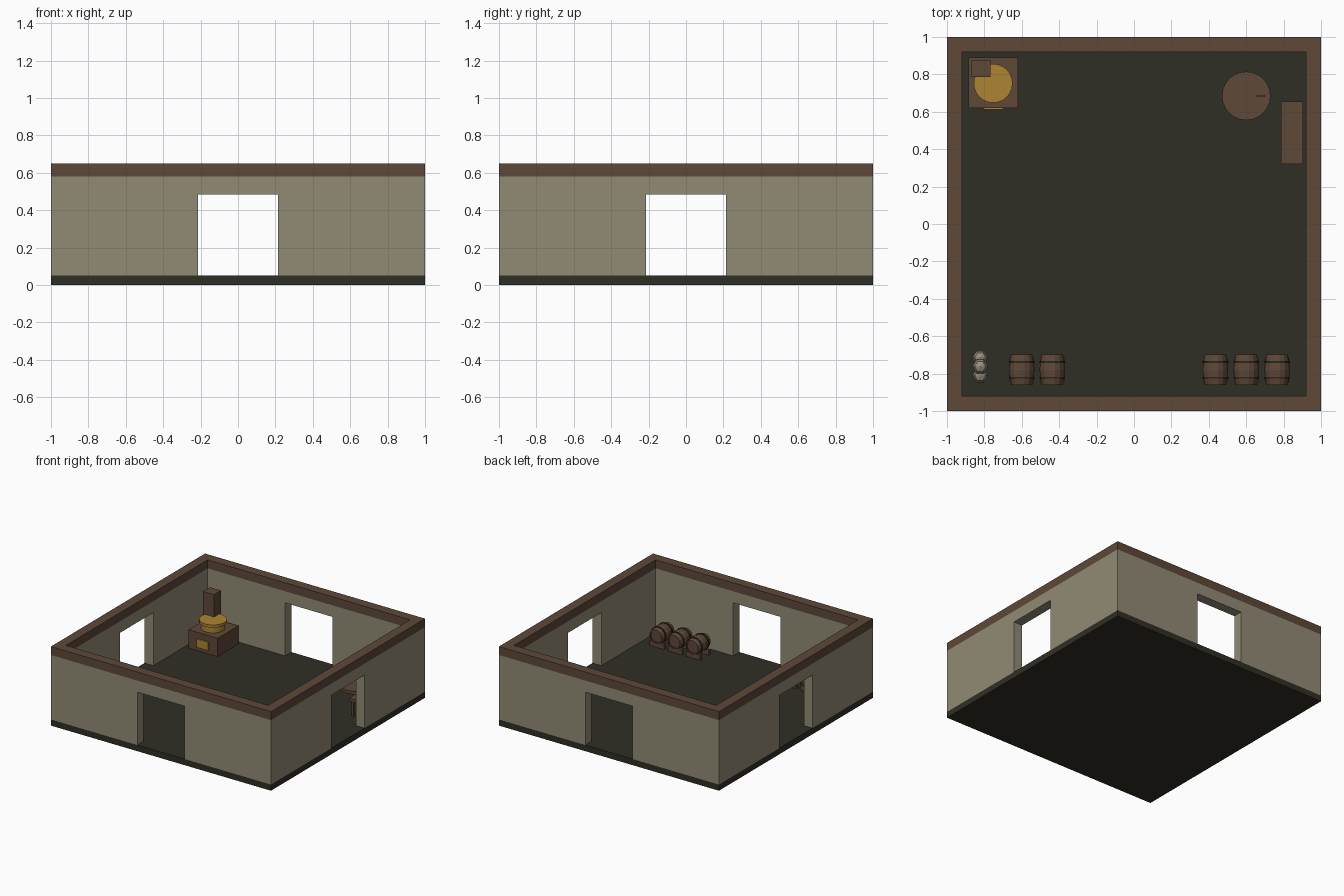
import bpy, bmesh, math
from mathutils import Matrix

if "Cube" in bpy.data.objects:
    bpy.data.objects.remove(bpy.data.objects["Cube"])


def material(name, rgb):
    m = bpy.data.materials.new(name)
    lin = [((c / 255 + 0.055) / 1.055) ** 2.4 if c > 10 else c / 3294 for c in rgb]
    m.diffuse_color = (*lin, 1)
    m.use_nodes = True
    m.node_tree.nodes["Principled BSDF"].inputs["Base Color"].default_value = m.diffuse_color
    return m


WALL = material("plaster", (145, 138, 117))
WOOD = material("brown wood", (94, 72, 56))
FLOOR = material("dark floor", (47, 46, 37))
GOLD = material("brass", (174, 132, 50))
IRON = material("dark iron", (44, 38, 33))
STONE = material("pale stone", (152, 145, 124))


def finish(name, bm, *mats):
    bmesh.ops.recalc_face_normals(bm, faces=bm.faces)
    me = bpy.data.meshes.new(name)
    bm.to_mesh(me)
    bm.free()
    for m in mats:
        me.materials.append(m)
    ob = bpy.data.objects.new(name, me)
    bpy.context.collection.objects.link(ob)
    return ob


def box(name, lo, hi, mat):
    bm = bmesh.new()
    bmesh.ops.create_cube(bm, size=1)
    for v in bm.verts:
        v.co = [(a + b) / 2 + c * (b - a) for a, b, c in zip(lo, hi, v.co)]
    return finish(name, bm, mat)


def prism(name, points, z0, z1, mat):
    bm = bmesh.new()
    f = bm.faces.new([bm.verts.new((x, y, z0)) for x, y in points])
    top = bmesh.ops.extrude_face_region(bm, geom=[f])["geom"]
    for v in top:
        if isinstance(v, bmesh.types.BMVert):
            v.co.z = z1
    return finish(name, bm, mat)


def lathe(name, profile, sides, centre, mat, matrix=Matrix()):
    """Closed solid of revolution about z from (radius, height) points."""
    bm = bmesh.new()
    rings = [[bm.verts.new((r * math.cos(2 * math.pi * i / sides),
                            r * math.sin(2 * math.pi * i / sides), z))
              for i in range(sides)] for r, z in profile]
    for a, b in zip(rings, rings[1:]):
        for i in range(sides):
            j = (i + 1) % sides
            bm.faces.new((a[i], a[j], b[j], b[i]))
    bm.faces.new(rings[0])
    bm.faces.new(rings[-1])
    bm.transform(Matrix.Translation(centre) @ matrix)
    return finish(name, bm, mat)


F = 0.05          # floor level
T, D = 0.92, 0.215  # inner wall face, half door width

# Room shell: floor, four L-shaped corners, lintels and a timber top ring
box("floor", (-1, -1, 0), (1, 1, F), FLOOR)
corner = [(1, 1), (D, 1), (D, T), (T, T), (T, D), (1, D)]
for sx in (-1, 1):
    for sy in (-1, 1):
        prism("wall_corner", [(sx * x, sy * y) for x, y in corner], F, 0.58, WALL)
for s in (-1, 1):
    a, b = sorted((s * T, s))
    box("door_lintel", (-D, a, 0.485), (D, b, 0.58), WALL)
    box("door_lintel", (a, -D, 0.485), (b, D, 0.58), WALL)

bm = bmesh.new()
loops = [[bm.verts.new((x * h, y * h, z)) for x, y in ((-1, -1), (1, -1), (1, 1), (-1, 1))]
         for h, z in ((1, 0.58), (1, 0.65), (T, 0.65), (T, 0.58))]
for k in range(4):
    p, q = loops[k], loops[(k + 1) % 4]
    for i in range(4):
        j = (i + 1) % 4
        bm.faces.new((p[i], p[j], q[j], q[i]))
finish("wall_top_beam", bm, WOOD)

# Stove with brass kettle, firebox door and chimney
box("stove_base", (-0.885, 0.62, F), (-0.62, 0.89, 0.2), WOOD)
box("stove_door", (-0.805, 0.611, 0.08), (-0.7, 0.62, 0.15), GOLD)
box("chimney", (-0.87, 0.787, 0.2), (-0.768, 0.877, 0.455), WOOD)
lathe("kettle", [(0.09, 0.2), (0.09, 0.25), (0.104, 0.25), (0.104, 0.272)], 24,
      (-0.753, 0.752, 0), GOLD)

# Low round table with a small upright handle
lathe("table_top", [(0.13, 0.1), (0.13, 0.125)], 24, (0.6, 0.685, 0), WOOD)
lathe("table_leg", [(0.03, F), (0.03, 0.1)], 12, (0.6, 0.685, 0), WOOD)
box("table_handle", (0.655, 0.68, 0.125), (0.7, 0.69, 0.15), WOOD)

# Bench beside the wall
box("bench_top", (0.785, 0.322, 0.175), (0.903, 0.655, 0.2), WOOD)
for x in (0.795, 0.873):
    for y in (0.335, 0.622):
        box("bench_leg", (x, y, F), (x + 0.02, y + 0.02, 0.175), WOOD)

# Barrels lying along y on cradles
lay = Matrix.Rotation(math.pi / 2, 4, 'X')
for x in (-0.6, -0.437, 0.435, 0.6, 0.765):
    c = (x, -0.78, 0.145)
    lathe("barrel", [(0.047, -0.074), (0.047, -0.082), (0.056, -0.082), (0.064, -0.045),
                     (0.068, 0), (0.064, 0.045), (0.056, 0.082), (0.047, 0.082),
                     (0.047, 0.074)], 14, c, WOOD, lay)
    for y in (-0.042, 0.042):
        lathe("barrel_hoop", [(0.069, y - 0.005), (0.069, y + 0.005)], 14, c, IRON, lay)
    for y in (-0.835, -0.725):
        box("barrel_cradle", (x - 0.065, y - 0.012, F), (x + 0.065, y + 0.012, 0.092), WOOD)

# Little pile of faceted stones
for y, z in ((-0.715, 0.088), (-0.81, 0.088), (-0.762, 0.14)):
    bm = bmesh.new()
    bmesh.ops.create_uvsphere(bm, u_segments=6, v_segments=4, radius=0.042)
    bm.transform(Matrix.Translation((-0.822, y, z)) @ Matrix.Rotation(math.pi / 6, 4, 'Z'))
    finish("stone", bm, STONE)
